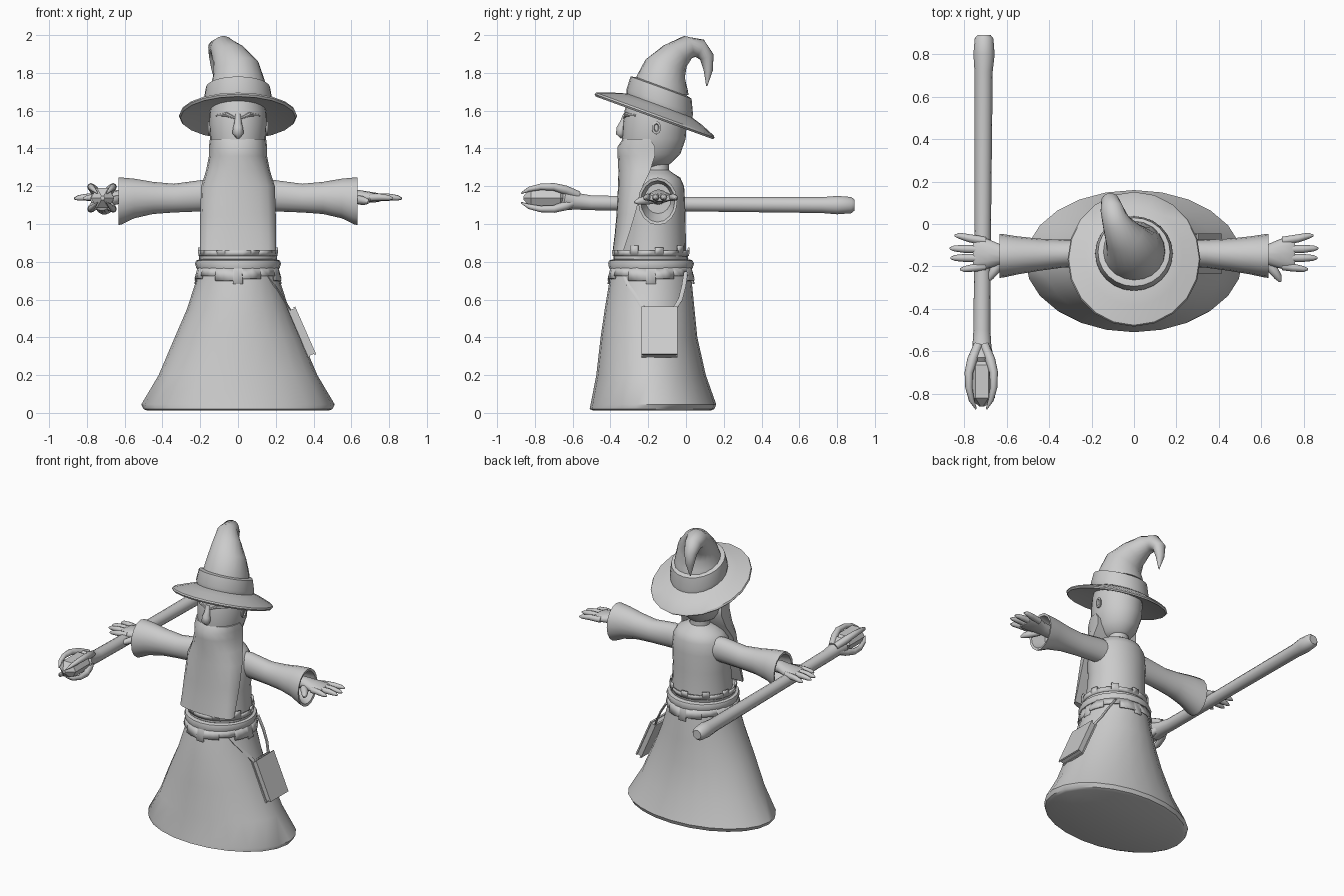
import bpy, bmesh, math
from mathutils import Vector

grey = bpy.data.materials.new("plain_grey")
grey.diffuse_color = (0.6, 0.6, 0.6, 1)


def finish(name, bm, angle=40, solid=0):
    bmesh.ops.recalc_face_normals(bm, faces=bm.faces)
    me = bpy.data.meshes.new(name)
    bm.to_mesh(me)
    bm.free()
    ob = bpy.data.objects.new(name, me)
    bpy.context.collection.objects.link(ob)
    me.materials.append(grey)
    if solid:
        mod = ob.modifiers.new("thickness", "SOLIDIFY")
        mod.thickness, mod.offset = solid, 0
    bpy.ops.object.select_all(action="DESELECT")
    ob.select_set(True)
    bpy.context.view_layer.objects.active = ob
    if angle:
        bpy.ops.object.shade_smooth_by_angle(angle=math.radians(angle))
    return ob


def tube(name, pts, n=16, ref=(1, 0, 0), axis=None, angle=40):
    """Loft of elliptical rings; each point is x, y, z, radius along ref, other radius."""
    bm, rings = bmesh.new(), []
    for i, p in enumerate(pts):
        c = Vector(p[:3])
        a, b = p[3], p[-1]
        d = Vector(axis) if axis else (Vector(pts[min(i + 1, len(pts) - 1)][:3])
                                       - Vector(pts[max(i - 1, 0)][:3]))
        d.normalize()
        u = Vector(ref)
        u = (u - d * u.dot(d)).normalized()
        v = d.cross(u)
        rings.append([bm.verts.new(c + u * a * math.cos(t) + v * b * math.sin(t))
                      for t in (2 * math.pi * k / n for k in range(n))])
    for r, s in zip(rings, rings[1:]):
        for k in range(n):
            bm.faces.new((r[k], r[(k + 1) % n], s[(k + 1) % n], s[k]))
    bm.faces.new(rings[0])
    bm.faces.new(rings[-1])
    return finish(name, bm, angle)


def body(name, rows, n=24, angle=40):
    """Upright loft; each row is z, half width, front y, back y."""
    return tube(name, [(0, (f + b) / 2, z, w, (b - f) / 2) for z, w, f, b in rows],
                n, axis=(0, 0, 1), angle=angle)


# robe skirt and torso
body("robe_skirt", [(.012, .48, -.49, .13), (.02, .50, -.51, .15), (.045, .512, -.505, .16),
                    (.2, .42, -.475, .105), (.4, .335, -.452, .06), (.55, .27, -.43, .045),
                    (.7, .222, -.405, .03), (.78, .205, -.385, .02)])
body("torso", [(.76, .2, -.37, .01), (.85, .195, -.355, .0), (1.0, .185, -.34, -.002),
               (1.12, .192, -.33, -.005), (1.2, .18, -.31, -.01), (1.245, .15, -.28, -.03),
               (1.27, .1, -.24, -.07), (1.285, .065, -.21, -.09), (1.36, .06, -.21, -.09)])

# belt and notched cloth strips
body("belt", [(.76, .205, -.39, .02), (.765, .22, -.407, .035), (.79, .228, -.412, .042),
              (.807, .222, -.407, .035), (.813, .2, -.385, .015)])
body("upper_sash", [(.805, .2, -.375, .005), (.815, .207, -.385, .012),
                    (.85, .205, -.383, .01), (.855, .19, -.36, 0)])


def notched_strip(name, z0, base, ends, flare, n=28):
    bm = bmesh.new()
    w, f, b = base
    for k in range(n):
        z1 = ends[k % len(ends)]
        quad = []
        for t, z, g in ((k, z0, 0), (k + 1, z0, 0), (k + 1, z1, flare), (k, z1, flare)):
            t = 2 * math.pi * (t - .5) / n - math.pi / 2
            quad.append(bm.verts.new(((w + g) * math.cos(t),
                                      (f + b) / 2 + ((b - f) / 2 + g) * math.sin(t), z)))
        bm.faces.new(quad)
    bmesh.ops.remove_doubles(bm, verts=bm.verts, dist=.0005)
    finish(name, bm, 40, .01)


notched_strip("lower_cloth", .77, (.215, -.4, .03),
              (.683, .71, .71, .725, .725, .7, .7), .012)
notched_strip("upper_cloth", .83, (.205, -.385, .012), (.86, .86, .875, .86, .86, .885), .004)

# head with nose, brows and ears
body("head", [(1.30, .05, -.25, -.11), (1.325, .09, -.3, -.075), (1.37, .125, -.33, -.03),
              (1.45, .147, -.338, -.002), (1.53, .152, -.335, .004), (1.6, .149, -.325, 0),
              (1.68, .13, -.30, -.02)], angle=60)
tube("nose", [(0, -.318, 1.58, .016), (0, -.33, 1.54, .019), (0, -.343, 1.505, .027),
              (0, -.347, 1.48, .03, .025), (0, -.335, 1.458, .012)], 10, angle=60)
for s, side in ((-1, "left"), (1, "right")):
    tube("brow_" + side, [(s * .015, -.325, 1.56, .008), (s * .06, -.315, 1.58, .012),
                          (s * .115, -.265, 1.575, .006)], 8, (0, 0, 1))
    tube("ear_" + side, [(s * .14, -.16, 1.505, .03, .022), (s * .158, -.157, 1.51, .035, .025),
                         (s * .16, -.157, 1.51, .022, .014), (s * .152, -.157, 1.51, .018, .01)],
         10, (0, 0, 1), (s, 0, 0))

# long beard sheet wrapped around the jaw
bm = bmesh.new()
rows = []
for z, w, f, e in ((1.45, .149, -.335, -.19), (1.41, .154, -.362, -.165), (1.36, .154, -.362, -.165),
                   (1.28, .17, -.358, -.19), (1.2, .195, -.36, -.23), (1.05, .2, -.368, -.27),
                   (.95, .2, -.377, -.3), (.86, .2, -.388, -.33)):
    rows.append([bm.verts.new((w * math.sin(t), e + (f - e) * math.cos(t) ** .8, z))
                 for t in (math.pi / 2 * k / 5 * .9999 for k in range(-5, 6))])
for r, s in zip(rows, rows[1:]):
    for k in range(10):
        bm.faces.new((r[k], r[k + 1], s[k + 1], s[k]))
    bm.faces.new((r[0], s[0], s[-1], r[-1]))
bm.faces.new(rows[0])
bm.faces.new(rows[-1])
finish("beard", bm, 50)

# tilted hat: brim, band and drooping cone
tilt = (0, math.sin(math.radians(20)), math.cos(math.radians(20)))
tube("hat_brim", [(0, -.15, 1.6, .14), (0, -.168, 1.562, .305, .33), (0, -.166, 1.572, .313, .338),
                  (0, -.165, 1.582, .308, .332), (0, -.15, 1.61, .23, .25),
                  (0, -.14, 1.635, .16)], 20, axis=tilt, angle=30)
tube("hat_band", [(0, -.14, 1.625, .178, .186), (0, -.139, 1.65, .183, .187),
                  (0, -.132, 1.722, .17, .172), (0, -.13, 1.73, .14)], 24, axis=tilt)
tube("hat_cone", [(0, -.135, 1.70, .15), (0, -.13, 1.74, .145, .142), (-.01, -.11, 1.82, .125, .116),
                  (-.045, -.06, 1.885, .095, .084), (-.085, .008, 1.936, .066, .062),
                  (-.105, .072, 1.93, .054, .051), (-.112, .11, 1.885, .042, .038),
                  (-.112, .118, 1.815, .028, .025), (-.11, .11, 1.73, .003)], 20, angle=60)

# sleeves and hands, mirrored
for s, side in ((-1, "left"), (1, "right")):
    tube("sleeve_" + side,
         [(s * x, y, z, a, b) for x, y, z, a, b in
          ((.1, -.13, 1.15, .06, .08), (.19, -.135, 1.15, .062, .083), (.34, -.14, 1.137, .066, .076),
           (.45, -.145, 1.138, .076, .085), (.55, -.148, 1.135, .09, .105),
           (.615, -.15, 1.122, .102, .124), (.633, -.15, 1.12, .104, .126),
           (.63, -.15, 1.12, .09, .11), (.54, -.148, 1.135, .07, .08))],
         16, (0, 1, 0), (s, 0, 0))
    tube("palm_" + side,
         [(s * x, y, z, a, b) for x, y, z, a, b in
          ((.5, -.148, 1.14, .04, .04), (.62, -.145, 1.145, .045, .038),
           (.69, -.14, 1.142, .07, .03), (.74, -.14, 1.14, .078, .024), (.76, -.14, 1.138, .07, .016))],
         12, (0, 1, 0), (s, 0, 0), 60)
    for i, (y0, y1, x1) in enumerate(((-.08, -.055, .845), (-.12, -.115, .868),
                                      (-.16, -.16, .865), (-.198, -.213, .82))):
        ym = (y0 + y1) / 2
        tube(f"finger_{side}_{i + 1}",
             [(s * .7, y0, 1.14, .02), (s * (x1 - .07), ym, 1.142, .019),
              (s * (x1 - .02), y1, 1.138, .014), (s * x1, y1, 1.134, .005)], 8, (0, 1, 0), angle=60)
    tube("thumb_" + side, [(s * .62, -.17, 1.13, .022), (s * .655, -.215, 1.125, .024),
                           (s * .68, -.25, 1.12, .018), (s * .69, -.272, 1.115, .006)],
         8, (0, 0, 1), angle=60)

# staff with claw head and crystal
X = -.717
tube("staff", [(X + .01, .892, 1.1, .03), (X + .01, .875, 1.1, .044), (X + .01, .8, 1.1, .05),
               (X + .008, .72, 1.1, .043), (X + .004, 0, 1.105, .039), (X, -.5, 1.112, .04),
               (X, -.58, 1.12, .045), (X - .003, -.64, 1.132, .062), (X - .003, -.66, 1.135, .04)],
     14, (1, 0, 0))
for i in range(4):
    t = math.pi / 4 + i * math.pi / 2
    tube(f"claw_{i + 1}",
         [(X - .003 + r * math.cos(t), y, 1.138 + r * math.sin(t), w) for y, r, w in
          ((-.57, .02, .022), (-.64, .06, .024), (-.7, .083, .02),
           (-.77, .083, .017), (-.83, .065, .013), (-.872, .035, .004))], 8, (1, 0, 0), angle=50)
tube("crystal", [(X, -.86, 1.138, .012), (X, -.82, 1.138, .062), (X, -.665, 1.138, .062),
                 (X, -.62, 1.138, .015)], 6, (1, 0, 0), (0, 1, 0), angle=0)

# satchel with two covers, page block and straps
up = Vector((-.11, 0, .25)).normalized()
out = Vector((up.z, 0, -up.x))
mid = Vector((.338, -.14, .428))


def slab(name, shift, thick, height, width):
    bm = bmesh.new()
    bmesh.ops.create_cube(bm, size=1)
    for v in bm.verts:
        v.co = (mid + out * (shift + v.co.x * thick) + up * v.co.z * height
                + Vector((0, v.co.y * width, 0)))
    finish(name, bm, 0)


slab("satchel_core", 0, .03, .262, .18)
slab("satchel_front", .017, .01, .275, .192)
slab("satchel_back", -.017, .01, .275, .192)
for name, path in (("front", ((.14, -.33, .745), (.19, -.305, .68), (.235, -.26, .61), (.275, -.22, .545))),
                   ("back", ((.15, -.0, .745), (.2, -.012, .67), (.24, -.03, .6), (.275, -.065, .545)))):
    tube("strap_" + name, [(*p, .007, .013) for p in path], 6, (1, 0, 0))
